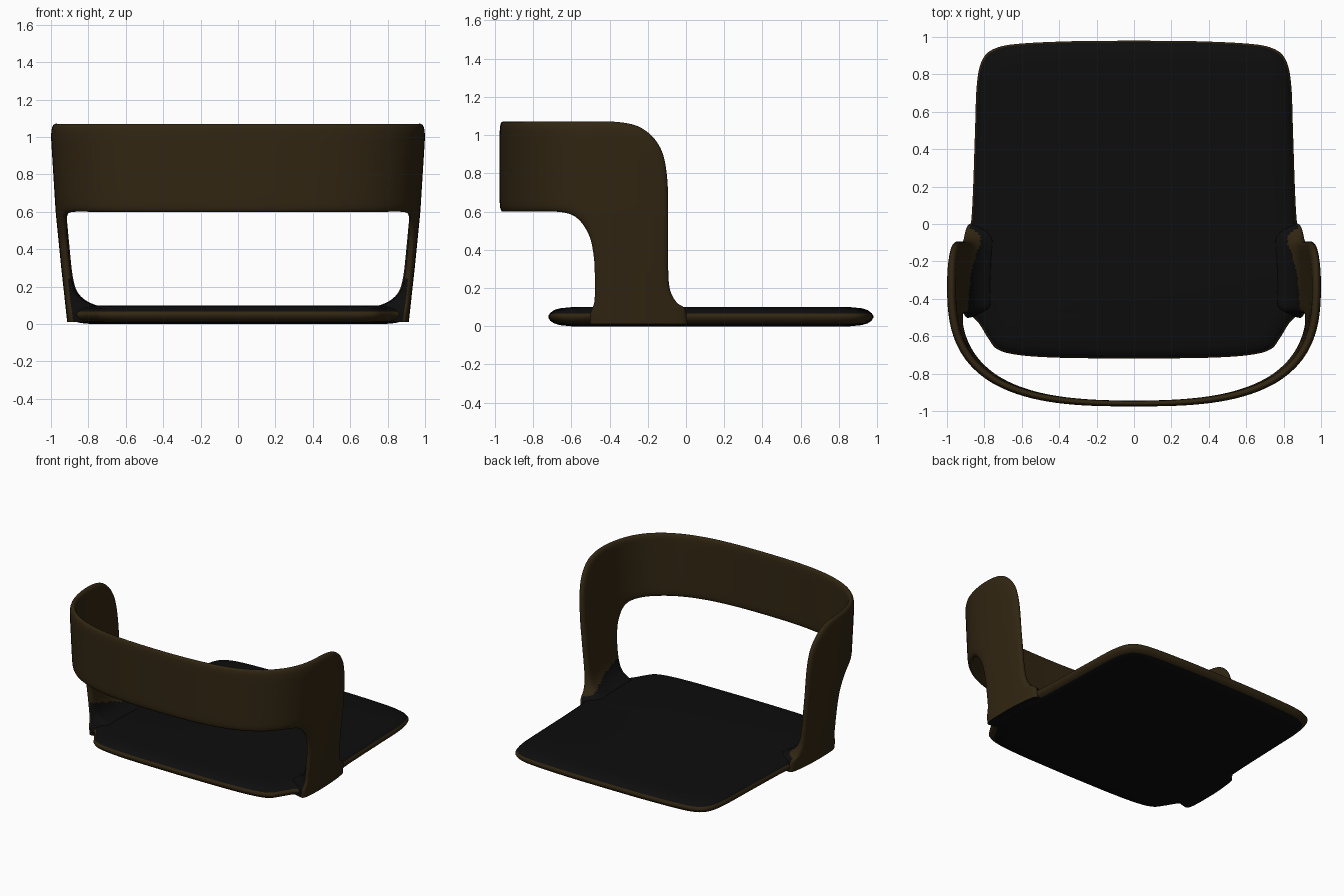
import bpy, bmesh, math
from mathutils import Vector

if "Cube" in bpy.data.objects:
    bpy.data.objects.remove(bpy.data.objects["Cube"])


def material(name, rgb):
    m = bpy.data.materials.new(name)
    m.diffuse_color = (*rgb, 1)
    m.use_nodes = True
    m.node_tree.nodes["Principled BSDF"].inputs["Base Color"].default_value = m.diffuse_color
    return m


BROWN = material("dark brown", (0.031, 0.019, 0.006))
BLACK = material("soft black", (0.004, 0.004, 0.004))


def spline(pts, steps):
    """Catmull-Rom curve through points of any dimension."""
    pts = [Vector(p) for p in pts]
    ext = [2 * pts[0] - pts[1]] + pts + [2 * pts[-1] - pts[-2]]
    out = []
    for i in range(1, len(ext) - 2):
        a, b, c, d = ext[i - 1:i + 3]
        for k in range(steps):
            t = k / steps
            out.append(0.5 * (2 * b + (c - a) * t + (2 * a - 5 * b + 4 * c - d) * t * t
                              + (3 * b - a - 3 * c + d) * t ** 3))
    return out + [pts[-1]]


def loft(name, rings, rule):
    """Join closed rings of points, cap both ends, colour faces by rule(ring, index, centre)."""
    bm = bmesh.new()
    vs = [[bm.verts.new(p) for p in r] for r in rings]
    n = len(rings[0])
    for i in range(len(vs) - 1):
        for j in range(n):
            k = (j + 1) % n
            f = bm.faces.new((vs[i][j], vs[i][k], vs[i + 1][k], vs[i + 1][j]))
            f.material_index = rule(i, j, f.calc_center_median())
    for r in (vs[0], vs[-1]):
        bm.faces.new(r).material_index = 1
    bmesh.ops.recalc_face_normals(bm, faces=bm.faces)
    me = bpy.data.meshes.new(name)
    bm.to_mesh(me)
    bm.free()
    me.materials.append(BROWN)
    me.materials.append(BLACK)
    ob = bpy.data.objects.new(name, me)
    bpy.context.collection.objects.link(ob)
    bpy.ops.object.select_all(action='DESELECT')
    ob.select_set(True)
    bpy.context.view_layer.objects.active = ob
    bpy.ops.object.shade_smooth_by_angle(angle=math.radians(50))
    return ob


# Seat: soft slab with a brown rim
half = spline([(0, -.72), (.4, -.715), (.62, -.70), (.73, -.67), (.78, -.61), (.83, -.53),
               (.885, -.47), (.905, -.4), (.905, -.15), (.885, -.05), (.87, .02), (.86, .2),
               (.85, .5), (.84, .75), (.81, .88), (.74, .94), (.6, .965), (.3, .978), (0, .98)], 6)
outline = half + [Vector((-p.x, p.y)) for p in half[-2:0:-1]]
layers = [(.12, 0), (.06, .006), (.03, .015), (.01, .028), (0, .045), (0, .055),
          (.008, .068), (.03, .085), (.06, .094), (.12, .1)]
rings = [[(p.x * (1 - d / .87), .13 + (p.y - .13) * (1 - d / .85), z) for p in outline]
         for d, z in layers]
loft("seat", rings, lambda i, j, c: 0 if .02 < c.z < .07 else 1)

# Plan of the backrest: superellipse front, nearly straight sides, measured by length
N_EXP, DEPTH, YC = 2.9, .675, -.3
plan_pts = []
for k in range(801):
    a = (k / 800) ** 1.5 * math.pi / 2
    plan_pts.append(Vector((math.sin(a) ** (2 / N_EXP),
                            YC - DEPTH * max(math.cos(a), 0) ** (2 / N_EXP))))
lengths = [0]
for p, q in zip(plan_pts, plan_pts[1:]):
    lengths.append(lengths[-1] + (q - p).length)
TOTAL = lengths[-1]


def interp(x, xs, ys):
    lo, hi = 0, len(xs) - 1
    while hi - lo > 1:
        mid = (lo + hi) // 2
        lo, hi = (mid, hi) if xs[mid] <= x else (lo, mid)
    t = (x - xs[lo]) / max(xs[hi] - xs[lo], 1e-9)
    return ys[lo] * (1 - t) + ys[hi] * t


def plan(u):
    if u < 0:
        p = plan(-u)
        return Vector((-p.x, p.y))
    if u >= TOTAL:
        d = u - TOTAL
        return Vector((1 - .3 * d * d, YC + d))
    return interp(u, lengths, plan_pts)


def u_at(y):
    return TOTAL + y - YC if y >= YC else interp(y, [p.y for p in plan_pts], lengths)


# Upper/rear edge and lower/front edge of the strip, as (y, z, y, z)
edges = [(-.58, 1.07, -.70, .60), (-.35, 1.068, -.61, .585), (-.22, 1.03, -.55, .54),
         (-.13, .93, -.505, .46), (-.095, .77, -.485, .36), (-.09, .5, -.48, .27),
         (-.09, .3, -.48, .19), (-.08, .19, -.482, .13), (-.045, .125, -.495, .09),
         (0, .09, -.505, .06), (.01, .012, -.505, .012)]
pairs = [(u, 1.07, u, .6) for u in (0, .25, .5, .75, u_at(-.82))]
pairs += [(u_at(a), b, u_at(c), d) for a, b, c, d in edges]
M = 28


def strip_point(st, t, inner):
    u, z = st[0] * (1 - t) + st[2] * t, st[1] * (1 - t) + st[3] * t
    p = plan(u)
    tan = (plan(u + .02) - plan(u - .02)).normalized()
    nrm = Vector((-tan.y, tan.x))
    thick = .03 + .02 * min(u / TOTAL, 1)
    foot = .12 * math.exp(-(max(z, .1) - .1) / .04)      # fillet into the seat
    f = math.sqrt(max(0, 1 - abs(2 * t - 1) ** 12))       # rounded strip edges
    off = thick / 2 + ((thick / 2 + foot) * f if inner else -thick / 2 * f)
    p = p + nrm * off
    lean = interp(z, [0, .3, .6, 1.0, 1.2], [.912, .945, .975, 1, 1])
    return Vector((p.x * lean, p.y, z))


# Backrest and arms: one band, mirrored left to right
ts = [.5 - .5 * math.cos(math.pi * k / M) for k in range(M + 1)]
side = [[strip_point(st, t, False) for t in ts] + [strip_point(st, t, True) for t in ts[-2:0:-1]]
        for st in spline(pairs, 6)]
left = [[Vector((-p.x, p.y, p.z)) for p in r] for r in side[:0:-1]]
loft("backrest_frame", left + side,
     lambda i, j, c: 1 if j >= M and c.z < .13 - .3 * (c.y + .1) else 0)
